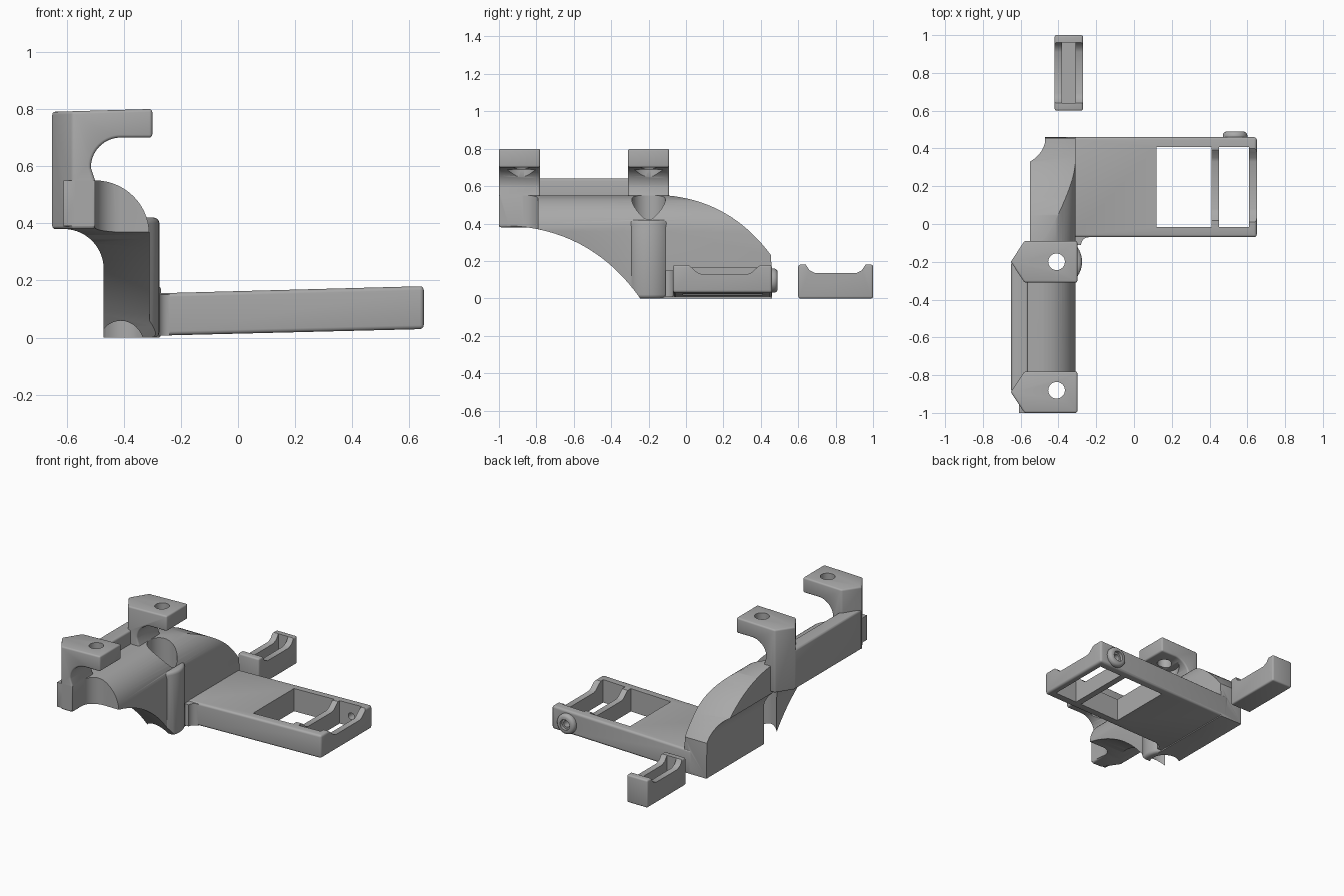
import bpy, bmesh
from math import sin, cos, radians
from mathutils import Vector

old = bpy.data.objects.get("Cube")
if old:
    bpy.data.objects.remove(old)

grey = bpy.data.materials.new("plain grey")
grey.use_nodes = True
grey.diffuse_color = (0.4, 0.4, 0.4, 1)
grey.node_tree.nodes["Principled BSDF"].inputs["Base Color"].default_value = (0.4, 0.4, 0.4, 1)


def prism(name, pts, axis, lo, hi):
    """Extrude a 2D outline along an axis; outline axes are the other two in order."""
    bm = bmesh.new()
    k = "xyz".index(axis)
    verts = []
    for p in pts:
        co = list(p)
        co.insert(k, lo)
        verts.append(bm.verts.new(co))
    face = bm.faces.new(verts)
    res = bmesh.ops.extrude_face_region(bm, geom=[face])
    step = Vector((0, 0, 0))
    step[k] = hi - lo
    bmesh.ops.translate(bm, vec=step, verts=[g for g in res["geom"] if isinstance(g, bmesh.types.BMVert)])
    bmesh.ops.recalc_face_normals(bm, faces=bm.faces)
    mesh = bpy.data.meshes.new(name)
    bm.to_mesh(mesh)
    bm.free()
    mesh.materials.append(grey)
    ob = bpy.data.objects.new(name, mesh)
    bpy.context.collection.objects.link(ob)
    return ob


def rect(a0, a1, b0, b1):
    return [(a0, b0), (a1, b0), (a1, b1), (a0, b1)]


def box(name, x0, x1, y0, y1, z0, z1):
    return prism(name, rect(x0, x1, y0, y1), "z", z0, z1)


def arc(cx, cy, r, start, end, n=14):
    angles = [radians(start + (end - start) * i / n) for i in range(n + 1)]
    return [(cx + r * cos(a), cy + r * sin(a)) for a in angles]


def sweep(a, b, c, n=18):
    """Quadratic curve from a to c pulled toward b."""
    a, b, c = Vector(a), Vector(b), Vector(c)
    return [tuple(a * (1 - t) ** 2 + b * 2 * t * (1 - t) + c * t * t) for t in (i / n for i in range(n + 1))]


def rod(name, cx, cy, r, axis, lo, hi):
    return prism(name, arc(cx, cy, r, 0, 360, 40)[:-1], axis, lo, hi)


def apply(ob, mod):
    bpy.context.view_layer.objects.active = ob
    bpy.ops.object.modifier_apply(modifier=mod.name)


def combine(ob, other, op):
    mod = ob.modifiers.new("combine", "BOOLEAN")
    mod.operation, mod.solver, mod.object = op, "EXACT", other
    apply(ob, mod)
    bpy.data.objects.remove(other)


def round_edges(ob, width, angle=40):
    mod = ob.modifiers.new("round", "BEVEL")
    mod.width, mod.segments, mod.angle_limit = width, 3, radians(angle)
    mod.limit_method = "ANGLE"
    apply(ob, mod)


def finish(ob):
    bpy.ops.object.select_all(action="DESELECT")
    ob.select_set(True)
    bpy.context.view_layer.objects.active = ob
    bpy.ops.object.shade_smooth_by_angle(angle=radians(32))


# Curved body: cross-section plus screw column, trimmed by the side profile
section = ([(-0.31, 0)] + arc(-0.5, 0.36, 0.19, 0, 90) + [(-0.61, 0.55)]
           + arc(-0.61, 0.24, 0.14, 90, 0) + [(-0.47, 0)])
body = prism("bracket", section, "y", -1, 0.46)
column = rod("column", -0.41, -0.2, 0.135, "z", 0, 0.42)
round_edges(column, 0.02)
combine(column, box("trim", -0.47, 0, -0.5, 0.1, -0.1, 0.6), "INTERSECT")
combine(body, column, "UNION")
side = (sweep((-1, 0.39), (-0.52, 0.39), (-0.245, 0)) + [(0.46, 0)]
        + sweep((0.455, 0.23), (0.24, 0.52), (-0.1, 0.55)) + [(-1, 0.55)])
combine(body, prism("side", side, "x", -1, 0), "INTERSECT")
combine(body, box("trim", -0.8, -0.55, -0.15, 0.6, -0.1, 0.7), "DIFFERENCE")
round_edges(body, 0.014, 50)

# Rear spine joining the two clamp hooks
spine = box("spine", -0.65, -0.56, -0.89, -0.2, 0.38, 0.64)
round_edges(spine, 0.012)
combine(body, spine, "UNION")

# Clamp hooks
hook_side = ([(-0.65, 0.38), (-0.5, 0.38), (-0.5, 0.55)] + arc(-0.41, 0.595, 0.105, 180, 90)
             + [(-0.3, 0.7), (-0.3, 0.8), (-0.65, 0.79)])
for cy in (-0.89, -0.2):
    plan = [(-0.58, cy - 0.11), (-0.295, cy - 0.11), (-0.295, cy + 0.11),
            (-0.58, cy + 0.11), (-0.652, cy), ]
    hook = prism("hook", hook_side, "y", cy - 0.2, cy + 0.2)
    combine(hook, prism("plan", plan, "z", 0.3, 0.9), "INTERSECT")
    round_edges(hook, 0.014)
    combine(body, hook, "UNION")

# Screw holes with wide clearance below, and the open front corner
for cy in (-0.88, -0.2):
    combine(body, rod("clearance", -0.41, cy, 0.09, "z", -0.1, 0.69), "DIFFERENCE")
    combine(body, rod("hole", -0.41, cy, 0.044, "z", 0.6, 0.9), "DIFFERENCE")
combine(body, box("corner", -0.41, 0, -1.1, -0.79, 0.2, 0.6), "DIFFERENCE")
combine(body, box("corner", -0.5, 0, -1.1, -0.88, 0.2, 0.6), "DIFFERENCE")

# Side tray, gently rising, with two windows and dipped crossbars
tray = prism("tray", [(-0.36, 0.005), (0.65, 0.03), (0.65, 0.18), (-0.36, 0.153)], "y", -0.07, 0.46)
round_edges(tray, 0.014)
for x0, x1 in ((0.12, 0.41), (0.45, 0.61)):
    combine(tray, box("window", x0, x1, -0.015, 0.408, -0.1, 0.3), "DIFFERENCE")
dip = [(0.01, 0.3), (0.01, 0.18), (0.03, 0.165), (0.06, 0.138), (0.08, 0.13),
       (0.33, 0.13), (0.35, 0.138), (0.38, 0.165), (0.4, 0.18), (0.4, 0.3)]
combine(tray, prism("dip", dip, "x", 0.405, 0.7), "DIFFERENCE")

# Screw boss on the tray's back wall
boss = rod("boss", 0.535, 0.095, 0.065, "y", 0.44, 0.49)
round_edges(boss, 0.02)
combine(tray, boss, "UNION")
for r, lo, hi in ((0.022, 0.38, 0.52), (0.034, 0.47, 0.52)):
    combine(tray, rod("screw", 0.535, 0.095, r, "y", lo, hi), "DIFFERENCE")

# Fillet where the tray meets the column
fillet = prism("fillet", [(-0.32, -0.05), (-0.24, -0.05), (-0.24, -0.07)]
               + arc(-0.24, -0.11, 0.04, 90, 180, 6) + [(-0.32, -0.11)], "z", 0.008, 0.15)
combine(tray, fillet, "UNION")
combine(body, tray, "UNION")
combine(body, rod("clearance", -0.41, -0.2, 0.09, "z", -0.1, 0.3), "DIFFERENCE")
finish(body)

# Separate end cap with a slot and a dipped rim
cap = box("end_cap", -0.42, -0.27, 0.6, 1, 0, 0.18)
round_edges(cap, 0.01)
cap_dip = [(0.64, 0.3), (0.64, 0.18), (0.66, 0.15), (0.69, 0.135),
           (0.91, 0.135), (0.94, 0.15), (0.96, 0.18), (0.96, 0.3)]
combine(cap, prism("dip", cap_dip, "x", -0.5, -0.2), "DIFFERENCE")
combine(cap, box("slot", -0.38, -0.31, 0.64, 0.96, 0.04, 0.3), "DIFFERENCE")
finish(cap)
